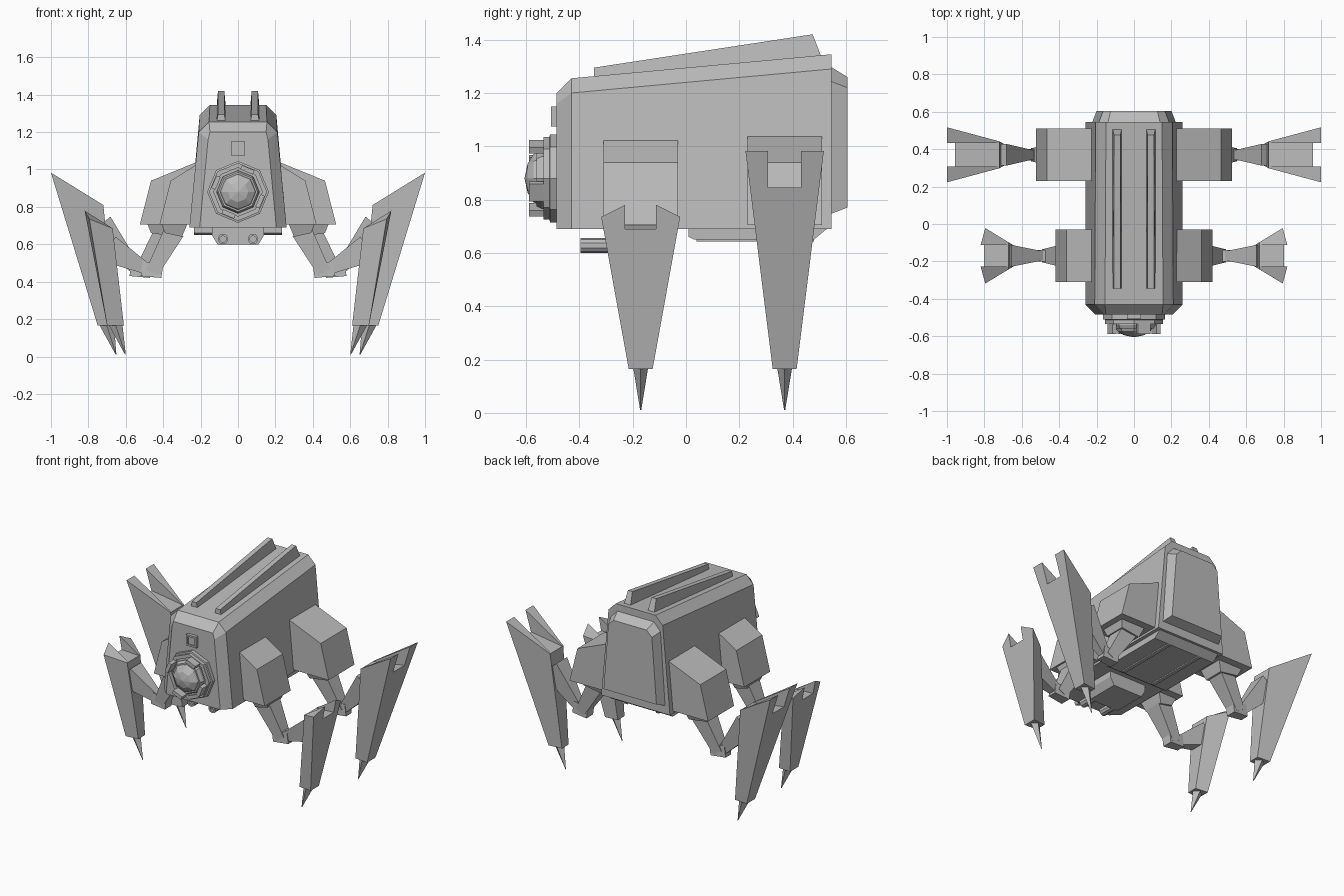
import bpy, bmesh, math
from mathutils import Vector

if "Cube" in bpy.data.objects:
    bpy.data.objects.remove(bpy.data.objects["Cube"])

GREY = bpy.data.materials.new("hull grey")
GREY.diffuse_color = (0.5, 0.5, 0.5, 1)
GREY.use_nodes = True
GREY.node_tree.nodes["Principled BSDF"].inputs["Base Color"].default_value = GREY.diffuse_color


def finish(name, bm):
    bmesh.ops.remove_doubles(bm, verts=bm.verts, dist=0.0005)
    bmesh.ops.recalc_face_normals(bm, faces=bm.faces)
    me = bpy.data.meshes.new(name)
    bm.to_mesh(me)
    bm.free()
    me.materials.append(GREY)
    ob = bpy.data.objects.new(name, me)
    bpy.context.collection.objects.link(ob)
    return ob


def loft(name, rings):
    """Skin a list of equal-length rings of points and cap both ends."""
    bm = bmesh.new()
    vs = [[bm.verts.new(p) for p in r] for r in rings]
    n = len(rings[0])
    for a, b in zip(vs, vs[1:]):
        for i in range(n):
            j = (i + 1) % n
            bm.faces.new((a[i], a[j], b[j], b[i]))
    bm.faces.new(vs[0])
    bm.faces.new(vs[-1])
    return finish(name, bm)


def box(name, x0, x1, y0, y1, z0, z1):
    return loft(name, [[(x0, y0, z), (x1, y0, z), (x1, y1, z), (x0, y1, z)] for z in (z0, z1)])


def strut(name, a, b, wa, wb, ha, hb):
    """Tapered bar in the xz plane: w is half width in y, h is half depth."""
    a, b = Vector(a), Vector(b)
    d = (b - a).normalized()
    n = Vector((-d.z, 0, d.x))
    y = Vector((0, 1, 0))
    return loft(name, [[p + n * h * s + y * w * t for s, t in ((-1, -1), (1, -1), (1, 1), (-1, 1))]
                       for p, w, h in ((a, wa, ha), (b, wb, hb))])


def turned(name, profile, cx, cz, sides, turn=0.0):
    """Stack of polygon rings along y, from (radius, y) pairs."""
    return loft(name, [[(cx + r * math.sin(turn + 2 * math.pi * i / sides), y,
                         cz + r * math.cos(turn + 2 * math.pi * i / sides))
                        for i in range(sides)] for r, y in profile])


def section(y, zb, wb, zs, ws, zt, wt):
    return [(-wb, y, zb), (wb, y, zb), (ws, y, zs), (wt, y, zt), (-wt, y, zt), (-ws, y, zs)]


# Main hull, with chamfered nose and raised back panel
loft("hull", [section(-0.485, 0.69, 0.205, 1.16, 0.16, 1.20, 0.15),
              section(-0.43, 0.69, 0.26, 1.20, 0.21, 1.255, 0.155),
              section(0.545, 0.69, 0.26, 1.29, 0.205, 1.345, 0.15)])
loft("back_panel", [section(0.54, 0.745, 0.225, 1.245, 0.19, 1.30, 0.14),
                    section(0.605, 0.77, 0.20, 1.22, 0.165, 1.26, 0.125)])

# Roof fins
for s in (-1, 1):
    pts = [(-0.345, 1.25, 0.025), (-0.345, 1.295, 0.017), (0.475, 1.42, 0.017), (0.51, 1.33, 0.025)]
    loft("roof_fin", [[(s * 0.09 + k * w, y, z) for y, z, w in pts] for k in (-1, 1)])

# Belly plate with long rails and cross bars
belly = [(0.01, 0.70), (0.01, 0.66), (0.03, 0.65), (0.48, 0.65), (0.54, 0.70)]
loft("belly_plate", [[(x, y, z) for y, z in belly] for x in (-0.235, 0.235)])
for s in (-1, 1):
    box("belly_rail", s * 0.12 - 0.012, s * 0.12 + 0.012, 0.04, 0.48, 0.642, 0.655)

# Gun block and twin barrels under the nose
loft("gun_block", [[(-w, y, z) for w, z in ((0.14, 0.70), (0.14, 0.65), (0.11, 0.60))] +
                   [(w, y, z) for w, z in ((0.11, 0.60), (0.14, 0.65), (0.14, 0.70))]
                   for y in (-0.29, -0.06)])
for s in (-1, 1):
    turned("gun_barrel", [(0.028, -0.28), (0.028, -0.395), (0.017, -0.395), (0.017, -0.37)],
           s * 0.08, 0.628, 10)

# Sensor eye: stepped octagon base, collar, faceted dome and clips
EZ = 0.88
turned("eye_base", [(0.165, -0.48), (0.165, -0.51), (0.155, -0.512), (0.155, -0.535),
                    (0.13, -0.535), (0.13, -0.525)], 0, EZ, 8)
turned("eye_collar", [(0.115, -0.52), (0.115, -0.54), (0.105, -0.56)], 0, EZ, 8)
turned("eye_dome", [(0.1, -0.55), (0.09, -0.572), (0.055, -0.594), (0.004, -0.605)], 0, EZ, 8)
for k in range(4):
    a = math.radians(67 + 90 * k)
    r, t = Vector((math.cos(a), 0, math.sin(a))), Vector((-math.sin(a), 0, math.cos(a)))
    c = Vector((0, 0, EZ)) + r * 0.128
    loft("eye_clip", [[c + r * 0.012 * i + t * 0.036 * j + Vector((0, y, 0))
                       for i, j in ((-1, -1), (1, -1), (1, 1), (-1, 1))] for y in (-0.52, -0.588)])

# Square lamp above the eye
loft("nose_lamp", [[(sx * w, y, 1.112 + sz * w) for sx, sz in ((-1, -1), (1, -1), (1, 1), (-1, 1))]
                   for w, y in ((0.038, -0.48), (0.038, -0.507), (0.026, -0.507), (0.026, -0.5))])


def leg(s, tag, yc, hip, hw, socket, knee, blade):
    nm = lambda part: tag + "_" + part
    # Hip housing
    ztop, xm, xo = hip
    prof = [(0.18, 0.705), (xo, 0.705), (xm, 0.94), (0.22, ztop), (0.18, ztop)]
    loft(nm("hip"), [[(s * x, y, z) for x, z in prof] for y in (yc - hw, yc + hw)])
    # Socket below the hip
    a, b = socket
    loft(nm("socket"), [[(s * x0, yc - w, z0), (s * x1, yc - w, z1), (s * x1, yc + w, z1),
                         (s * x0, yc + w, z0)]
                        for x0, x1, z0, z1, w in ((a, b, 0.71, 0.71, 0.09),
                                                  (a + 0.03, b - 0.02, 0.64, 0.66, 0.07))])
    # Upper leg, knee block and lower leg
    kx, kz = knee
    strut(nm("upper_leg"), (s * (a + b) / 2, yc, 0.67), (s * kx, yc, kz), 0.06, 0.035, 0.055, 0.035)
    strut(nm("knee"), (s * (kx - 0.055), yc, kz + 0.005), (s * (kx + 0.055), yc, kz + 0.02),
          0.036, 0.03, 0.035, 0.04)
    xt, zt, zn, xi, zi, W, n, zf, xb, xbi, tip, xw = blade
    strut(nm("lower_leg"), (s * (kx + 0.03), yc, kz + 0.02),
          (s * (xi + 0.02), yc, zi - 0.11), 0.022, 0.058, 0.03, 0.075)
    # Forked shin blade: wide outer face, narrow inner face
    zb = 0.165
    xf = xb + (xt - xb) * (zf - zb) / (zn - zb)
    half = [(0.045, zb, xb), (W, zt, xw), (n, zn, xt), (n, zf, xf)]
    inner = [(0.036, zb, xbi), (0.072, zi, xi), (n, zi, xi), (n, zi - 0.001, xi)]
    ring = lambda h: ([(s * x, yc + w, z) for w, z, x in h] +
                      [(s * x, yc - w, z) for w, z, x in reversed(h)])
    loft(nm("shin_blade"), [ring(half), ring(inner)])
    # Claw spike
    m, d = (xb + xbi) / 2, (xb - xbi) / 2 - 0.008
    loft(nm("claw"), [[(s * (c + i * e), yc + j * w, z)
                       for i, j in ((-1, 0), (0, -1), (1, 0), (0, 1))]
                      for c, e, w, z in ((m, d, 0.028, 0.17), (tip, 0.002, 0.002, 0.01))])


for s in (-1, 1):
    side = "right" if s > 0 else "left"
    leg(s, "front_" + side, -0.17, (1.027, 0.36, 0.42), 0.14, (0.27, 0.41), (0.46, 0.45),
        (0.82, 0.735, 0.78, 0.67, 0.685, 0.148, 0.058, 0.69, 0.70, 0.61, 0.602, 0.795))
    leg(s, "rear_" + side, 0.37, (1.04, 0.465, 0.525), 0.14, (0.30, 0.485), (0.52, 0.45),
        (1.0, 0.983, 0.983, 0.72, 0.81, 0.147, 0.062, 0.845, 0.75, 0.655, 0.652, 1.0))
